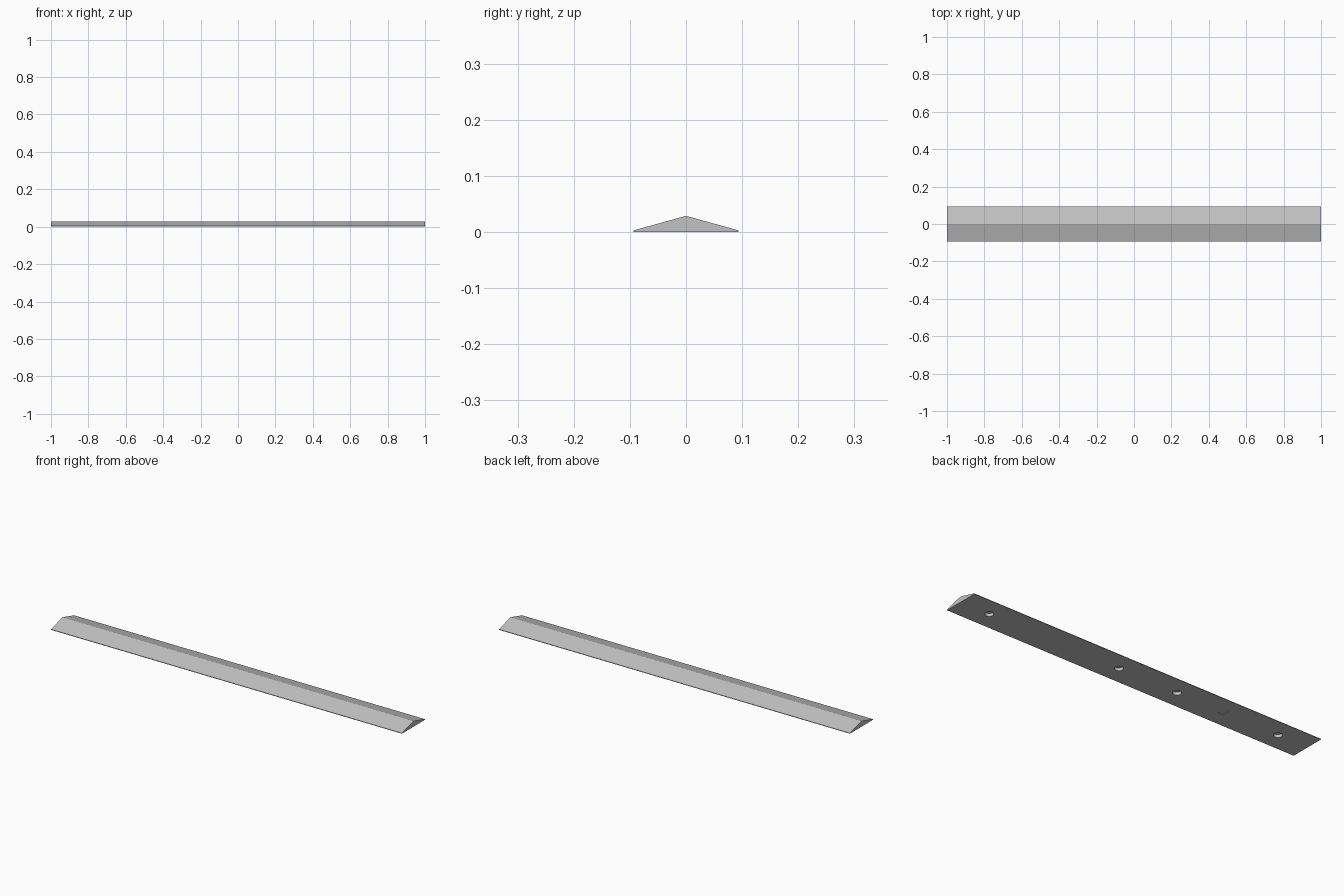
import bpy
import bmesh

if "Cube" in bpy.data.objects:
    bpy.data.objects.remove(bpy.data.objects["Cube"], do_unlink=True)

# Single grey material
grey = bpy.data.materials.new("light_grey")
grey.use_nodes = True
colour = (0.54, 0.54, 0.54, 1)
grey.diffuse_color = colour
grey.node_tree.nodes["Principled BSDF"].inputs["Base Color"].default_value = colour

HALF_WIDTH, EDGE, RIDGE = 0.094, 0.003, 0.029
HOLE_RADIUS, HOLE_DEPTH = 0.02, 0.015
RECESS_SIDE, RECESS_DEPTH = 0.037, 0.003


def add_object(name, bm):
    bmesh.ops.recalc_face_normals(bm, faces=bm.faces)
    mesh = bpy.data.meshes.new(name)
    bm.to_mesh(mesh)
    bm.free()
    mesh.materials.append(grey)
    obj = bpy.data.objects.new(name, mesh)
    bpy.context.collection.objects.link(obj)
    return obj


# Ridged strip: gable profile extruded along x
bm = bmesh.new()
profile = [(-HALF_WIDTH, 0), (HALF_WIDTH, 0), (HALF_WIDTH, EDGE),
           (0, RIDGE), (-HALF_WIDTH, EDGE)]
end = bm.faces.new([bm.verts.new((-1, y, z)) for y, z in profile])
swept = bmesh.ops.extrude_face_region(bm, geom=[end])
bmesh.ops.translate(bm, vec=(2, 0, 0),
                    verts=[g for g in swept["geom"] if isinstance(g, bmesh.types.BMVert)])
strip = add_object("ridged_strip", bm)

# Cutters for the round holes and the shallow square recess underneath
cutters = []
for x in (0.835, 0.087, -0.248, -0.83):
    bm = bmesh.new()
    bmesh.ops.create_cone(bm, cap_ends=True, segments=32, radius1=HOLE_RADIUS,
                          radius2=HOLE_RADIUS, depth=2 * HOLE_DEPTH)
    bmesh.ops.translate(bm, vec=(x, 0, 0), verts=bm.verts)
    cutters.append(add_object("hole_cutter", bm))

bm = bmesh.new()
bmesh.ops.create_cube(bm, size=1)
bmesh.ops.scale(bm, vec=(RECESS_SIDE, RECESS_SIDE, 2 * RECESS_DEPTH), verts=bm.verts)
bmesh.ops.translate(bm, vec=(-0.513, 0, 0), verts=bm.verts)
cutters.append(add_object("recess_cutter", bm))

# Cut the underside, then discard the cutters
bpy.ops.object.select_all(action="DESELECT")
bpy.context.view_layer.objects.active = strip
strip.select_set(True)
for cutter in cutters:
    cutter.hide_render = True
    cut = strip.modifiers.new("underside_cut", "BOOLEAN")
    cut.operation = "DIFFERENCE"
    cut.solver = "EXACT"
    cut.object = cutter
    bpy.ops.object.modifier_apply(modifier=cut.name)
    bpy.data.objects.remove(cutter, do_unlink=True)

# Smooth the hole walls only; the ridge stays crisp
bpy.ops.object.shade_smooth_by_angle(angle=0.21)
